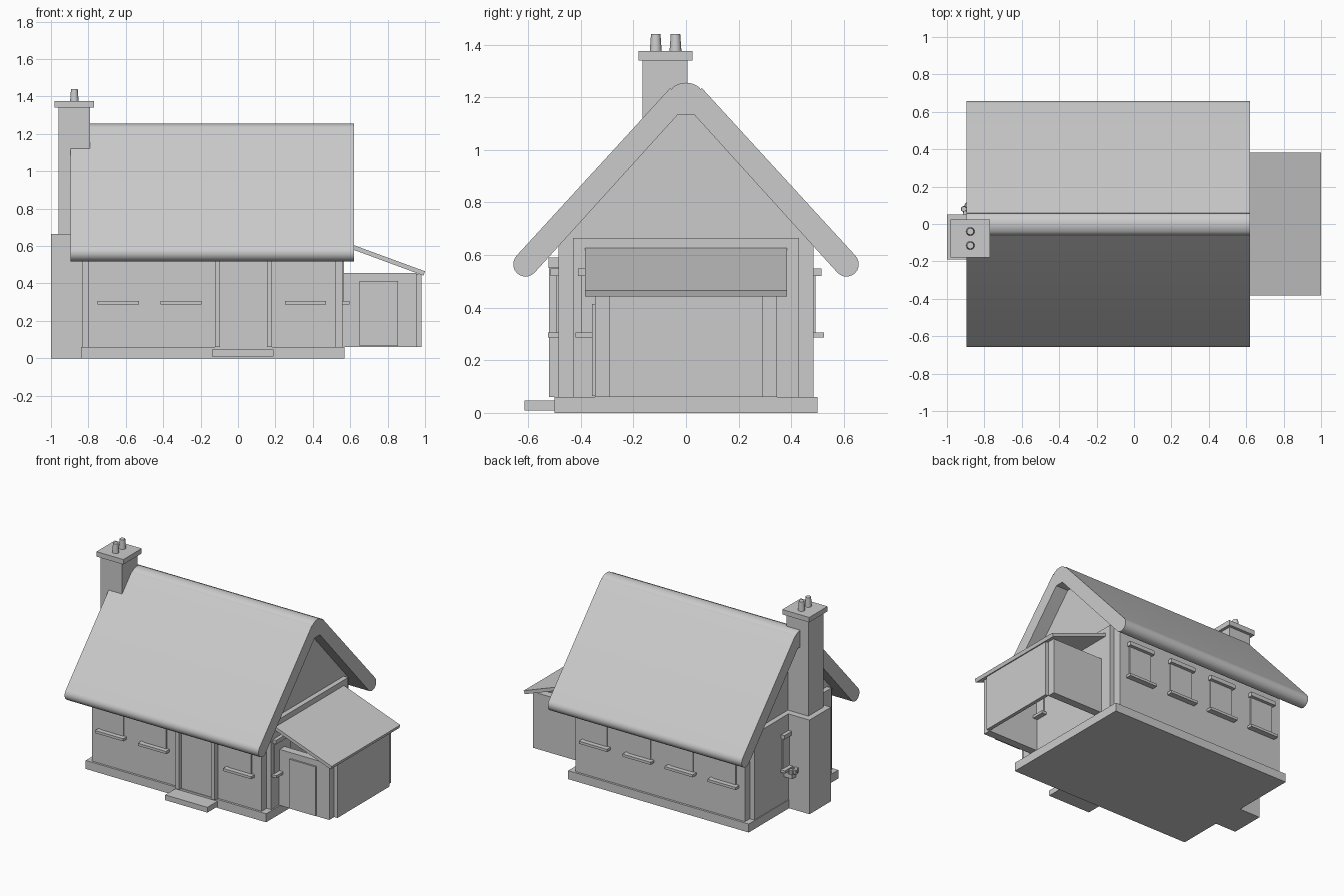
import bpy, bmesh
from math import cos, sin, radians

cube = bpy.data.objects.get("Cube")
if cube:
    bpy.data.objects.remove(cube, do_unlink=True)

STONE = (0.6, 0.6, 0.6, 1)
stone = bpy.data.materials.new("plain_grey")
stone.use_nodes = True
stone.diffuse_color = STONE
stone.node_tree.nodes["Principled BSDF"].inputs["Base Color"].default_value = STONE


def finish(bm, name, smooth=False):
    bmesh.ops.recalc_face_normals(bm, faces=bm.faces)
    mesh = bpy.data.meshes.new(name)
    bm.to_mesh(mesh)
    bm.free()
    mesh.materials.append(stone)
    obj = bpy.data.objects.new(name, mesh)
    bpy.context.collection.objects.link(obj)
    if smooth:
        bpy.ops.object.select_all(action='DESELECT')
        obj.select_set(True)
        bpy.context.view_layer.objects.active = obj
        bpy.ops.object.shade_smooth_by_angle(angle=radians(30))
    return obj


def box(name, x, y, z):
    """Box from (low, high) ranges."""
    bm = bmesh.new()
    bmesh.ops.create_cube(bm, size=1)
    for v in bm.verts:
        v.co = [r[0] + (c + 0.5) * (r[1] - r[0]) for r, c in zip((x, y, z), v.co)]
    return finish(bm, name)


def prism(name, points, axis, low, high, smooth=False):
    """Extrude a 2D outline along x (points are y, z) or along y (points are x, z)."""
    bm = bmesh.new()
    place = (lambda p: (low, *p)) if axis == 0 else (lambda p: (p[0], low, p[1]))
    face = bm.faces.new([bm.verts.new(place(p)) for p in points])
    out = bmesh.ops.extrude_face_region(bm, geom=[face])
    for g in out["geom"]:
        if isinstance(g, bmesh.types.BMVert):
            g.co[axis] = high
    return finish(bm, name, smooth)


def cone(name, at, r1, r2, depth, sides=16):
    bm = bmesh.new()
    bmesh.ops.create_cone(bm, cap_ends=True, segments=sides, radius1=r1, radius2=r2, depth=depth)
    bmesh.ops.translate(bm, verts=bm.verts, vec=at)
    return finish(bm, name, True)


def arc(cy, cz, r, a, b, n=10):
    return [(cy + r * cos(radians(a + (b - a) * i / n)),
             cz + r * sin(radians(a + (b - a) * i / n))) for i in range(n + 1)]


# Plinth and main walls with gables
box("plinth", (-0.84, 0.57), (-0.5, 0.5), (0, 0.06))
prism("house_walls", [(-0.485, 0.06), (0.485, 0.06), (0.485, 0.64), (0.03, 1.14),
                      (-0.03, 1.14), (-0.485, 0.64)], 0, -0.80, 0.525)
box("left_gable_panel", (0.52, 0.56), (-0.43, 0.43), (0.06, 0.665))
box("right_gable_panel", (-0.835, -0.795), (-0.43, 0.43), (0.06, 0.665))

# Thatched roof with rounded eaves and a rolled ridge
half = arc(0.61, 0.565, 0.047, -137, 43)
ridge = arc(0, 1.175, 0.08, 50, 130)
right_side = [(0.03, 1.135)] + half + [(0.06, 1.235), (0.055, 1.23)]
roof = right_side + ridge + [(-y, z) for y, z in reversed(right_side)]
prism("thatched_roof", roof, 0, -0.895, 0.62, True)

# Chimney
box("chimney_base", (-1.0, -0.80), (-0.19, 0.05), (0, 0.665))
box("chimney_shaft", (-0.96, -0.79), (-0.165, 0.005), (0.6, 1.35))
box("chimney_cap", (-0.98, -0.77), (-0.18, 0.025), (1.34, 1.375))
for i, y in enumerate((-0.115, -0.04)):
    cone(f"chimney_pot_{i + 1}", (-0.875, y, 1.405), 0.023, 0.018, 0.07)


# Windows: pane, lintel and sill on the front (-1) or back (1) wall
def window(name, x, side):
    def out(near, far):
        return sorted((side * near, side * far))
    box(name + "_pane", (x - 0.088, x + 0.088), out(0.48, 0.492), (0.30, 0.53))
    box(name + "_lintel", (x - 0.1, x + 0.1), out(0.48, 0.515), (0.52, 0.548))
    box(name + "_sill", (x - 0.11, x + 0.11), out(0.48, 0.525), (0.287, 0.305))


for i, x in enumerate((-0.64, -0.305, 0.36)):
    window(f"front_window_{i + 1}", x, -1)
for i, x in enumerate((-0.645, -0.31, 0.02, 0.36)):
    window(f"back_window_{i + 1}", x, 1)


# Gable windows, given the wall face and the outward direction
def gable_window(name, face, side, y0, y1):
    def out(depth):
        return sorted((face - side * 0.01, face + side * depth))
    box(name + "_pane", out(0.007), (y0 + 0.02, y1 - 0.02), (0.30, 0.53))
    box(name + "_lintel", out(0.025), (y0 + 0.01, y1 - 0.01), (0.52, 0.548))
    box(name + "_sill", out(0.035), (y0, y1), (0.287, 0.305))


gable_window("left_gable_window", 0.56, 1, -0.42, -0.2)
gable_window("right_gable_window", -0.835, -1, -0.08, 0.14)

# Garden tap beside the chimney
box("tap_body", (-0.90, -0.83), (0.06, 0.10), (0.24, 0.275))
for i, (x, y) in enumerate(((-0.90, 0.055), (-0.91, 0.08), (-0.89, 0.1))):
    cone(f"tap_knob_{i + 1}", (x, y, 0.29), 0.016, 0.014, 0.03, 10)

# Front door, frame and step
box("front_door", (-0.10, 0.16), (-0.495, -0.48), (0.06, 0.56))
for name, x in (("right", -0.123), ("left", 0.155)):
    box(f"door_{name}_jamb", (x, x + 0.027), (-0.52, -0.48), (0.06, 0.56))
box("door_lintel", (-0.135, 0.195), (-0.522, -0.48), (0.55, 0.59))
box("door_step", (-0.14, 0.19), (-0.613, -0.49), (0.01, 0.047))

# Lean-to shed, open underneath
for name, s in (("front", -1), ("back", 1)):
    box(f"shed_{name}_wall", (0.55, 0.955), sorted((s * 0.29, s * 0.345)), (0.06, 0.455))
box("shed_end_wall", (0.955, 0.98), (-0.29, 0.29), (0.06, 0.452))
box("shed_door", (0.65, 0.855), (-0.357, -0.34), (0.065, 0.413))
prism("shed_roof", [(0.55, 0.605), (0.55, 0.63), (1.0, 0.465), (0.992, 0.442)], 1, -0.383, 0.383)
